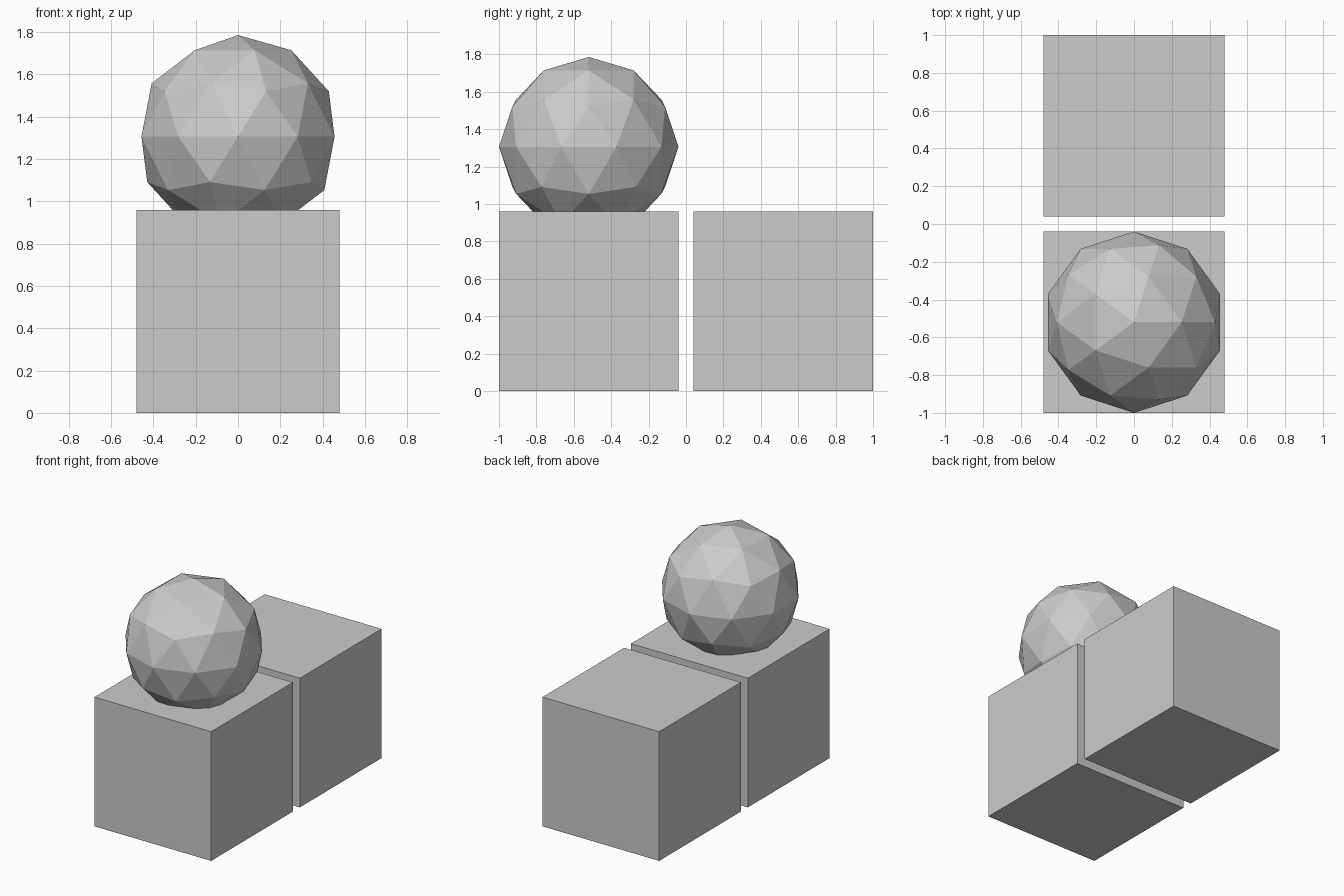
import bpy

# Remove the default cube
default = bpy.data.objects.get("Cube")
if default:
    bpy.data.objects.remove(default, do_unlink=True)

SIDE = 0.96            # edge of each block, also the ball's diameter
OFFSET = 0.52          # block centres sit this far in front and behind
BALL_Z = 1.306         # ball is sunk into the front block

# Single light grey
grey = bpy.data.materials.new("light_grey")
grey.use_nodes = True
colour = (0.6, 0.6, 0.6, 1.0)
grey.diffuse_color = colour
for node in grey.node_tree.nodes:
    if node.type == "BSDF_PRINCIPLED":
        node.inputs["Base Color"].default_value = colour


def finish(name):
    """Name the new object, colour it and keep its faces flat."""
    part = bpy.context.object
    part.name = name
    part.data.materials.append(grey)
    bpy.ops.object.shade_flat()


# Two matching blocks with a narrow gap between them
for name, y in (("front_block", -OFFSET), ("back_block", OFFSET)):
    bpy.ops.mesh.primitive_cube_add(size=SIDE, location=(0, y, SIDE / 2))
    finish(name)

# Faceted ball on the front block
bpy.ops.mesh.primitive_ico_sphere_add(
    subdivisions=2, radius=SIDE / 2, location=(0, -OFFSET, BALL_Z))
finish("faceted_ball")
